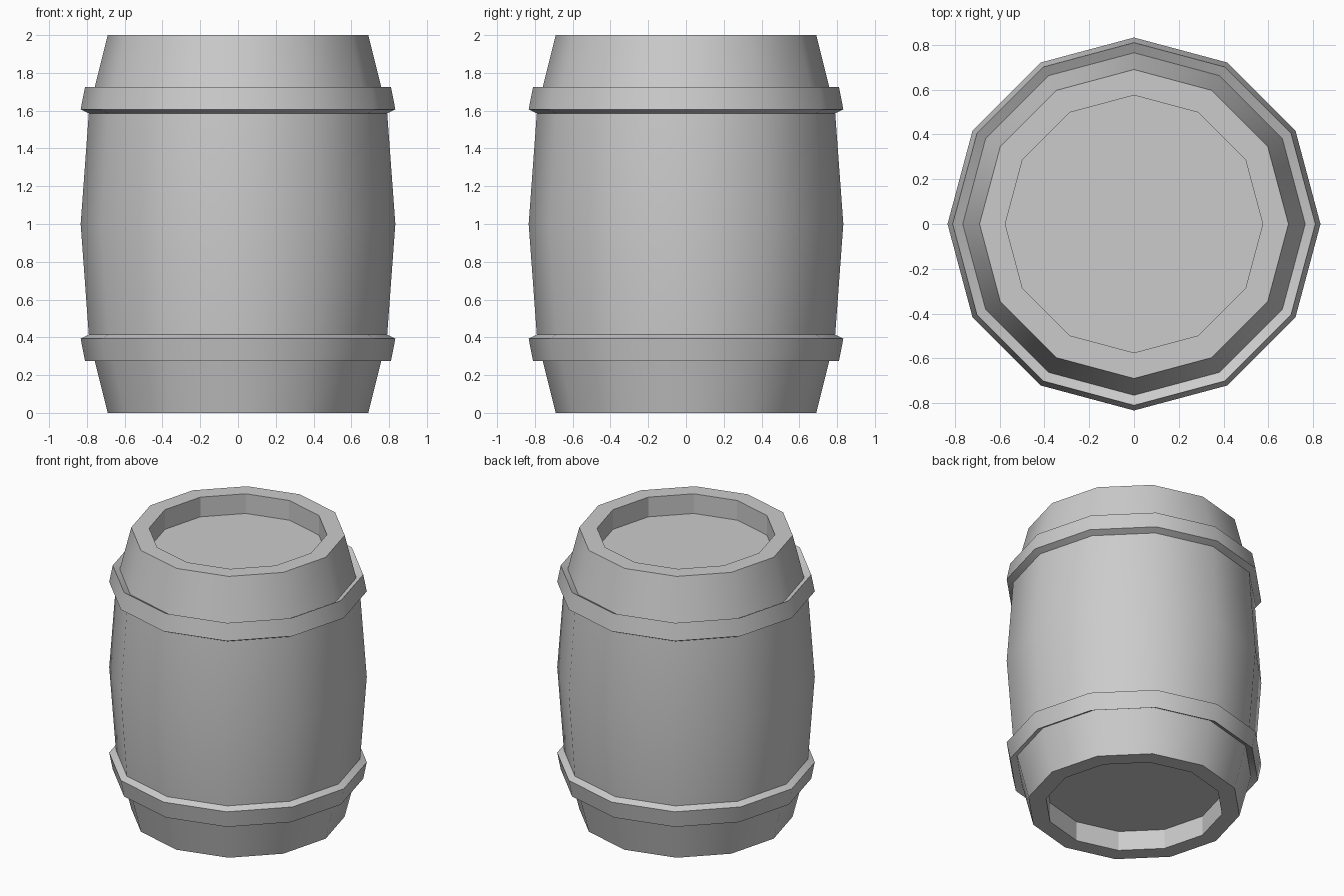
import bpy, bmesh, math

if "Cube" in bpy.data.objects:
    bpy.data.objects.remove(bpy.data.objects["Cube"])

SIDES = 12

# Lower half of the outline (radius, height): recessed lid, rim, stave, hoop, belly
half = [(0.575, 0.14), (0.575, 0.0), (0.69, 0.0), (0.765, 0.30),
        (0.81, 0.275), (0.833, 0.393), (0.79, 0.415)]
profile = half + [(0.833, 1.0)] + [(r, 2.0 - z) for r, z in reversed(half)]

# Barrel: revolve the outline, then cap both recessed lids
bm = bmesh.new()
rings = [[bm.verts.new((r * math.cos(2 * math.pi * i / SIDES),
                        r * math.sin(2 * math.pi * i / SIDES), z))
          for i in range(SIDES)] for r, z in profile]
for a, b in zip(rings, rings[1:]):
    for i in range(SIDES):
        j = (i + 1) % SIDES
        bm.faces.new((a[i], a[j], b[j], b[i]))
bm.faces.new(rings[0][::-1])
bm.faces.new(rings[-1])
bmesh.ops.recalc_face_normals(bm, faces=bm.faces)

mesh = bpy.data.meshes.new("barrel")
bm.to_mesh(mesh)
bm.free()
barrel = bpy.data.objects.new("barrel", mesh)
bpy.context.collection.objects.link(barrel)

# Smooth staves, crisp rims and hoops
bpy.context.view_layer.objects.active = barrel
barrel.select_set(True)
bpy.ops.object.shade_smooth_by_angle(angle=math.radians(29.95))
